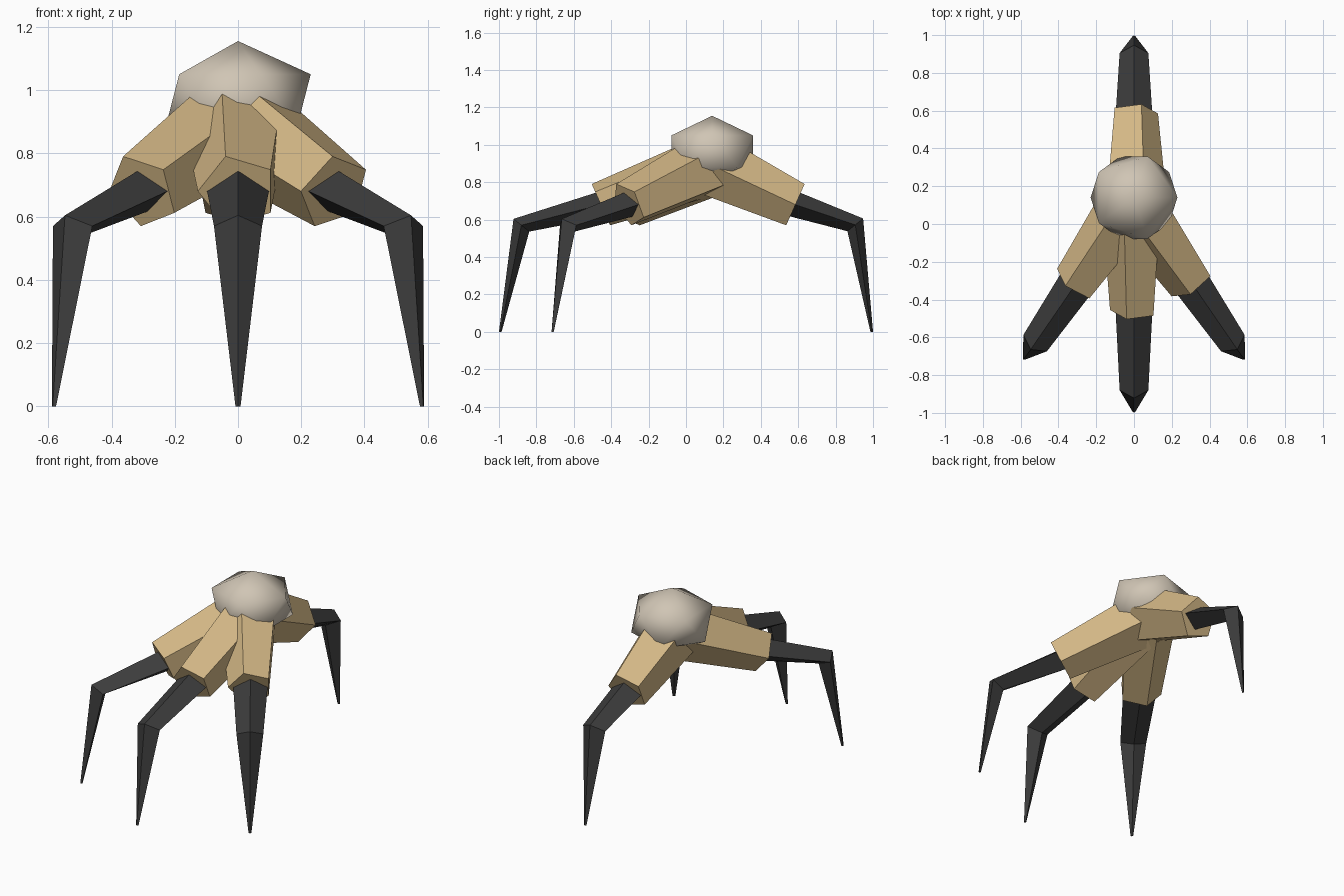
import bpy, bmesh, math
from mathutils import Vector

if "Cube" in bpy.data.objects:
    bpy.data.objects.remove(bpy.data.objects["Cube"])


def material(name, rgb):
    m = bpy.data.materials.new(name)
    m.diffuse_color = (*rgb, 1)
    m.use_nodes = True
    m.node_tree.nodes["Principled BSDF"].inputs["Base Color"].default_value = m.diffuse_color
    return m


TAN = material("tan", (0.66, 0.48, 0.24))
BLACK = material("charcoal", (0.045, 0.045, 0.045))
BONE = material("bone", (0.63, 0.56, 0.46))


def loft(name, rings, mat):
    """Skin a chain of equal-sized rings and cap both ends."""
    bm = bmesh.new()
    loops = [[bm.verts.new(p) for p in ring] for ring in rings]
    n = len(loops[0])
    for a, b in zip(loops, loops[1:]):
        for i in range(n):
            j = (i + 1) % n
            bm.faces.new((a[i], a[j], b[j], b[i]))
    bm.faces.new(loops[0][::-1])
    bm.faces.new(loops[-1])
    bmesh.ops.recalc_face_normals(bm, faces=bm.faces)
    mesh = bpy.data.meshes.new(name)
    bm.to_mesh(mesh)
    bm.free()
    mesh.materials.append(mat)
    obj = bpy.data.objects.new(name, mesh)
    bpy.context.collection.objects.link(obj)


def ring(center, side, up, width, height, sides, start):
    """Polygon around center; angles run from up towards side."""
    pts = []
    for i in range(sides):
        a = math.radians(start + 360 * i / sides)
        pts.append(center + side * (width * math.sin(a)) + up * (height * math.cos(a)))
    return pts


def leg(name, heading, root, hip, knee, foot):
    """heading: degrees from the front; the rest are (x, y, z) centres."""
    h = math.radians(heading)
    out = Vector((math.sin(h), -math.cos(h), 0))
    side = Vector((math.cos(h), math.sin(h), 0))
    z = Vector((0, 0, 1))
    root, hip, knee, foot = map(Vector, (root, hip, knee, foot))

    # Tapered five-sided thigh
    t = math.radians(24)
    up = out * math.sin(t) + z * math.cos(t)
    loft(name + "_thigh", [ring(root, side, up, 0.17, 0.17, 5, -18),
                           ring(hip, side, up, 0.127, 0.127, 5, -18)], TAN)

    # Diamond-section claw, bent at the knee and narrowing to the foot
    axis = (knee - hip).normalized()
    shin_up = side.cross(axis)
    if shin_up.z < 0:
        shin_up = -shin_up
    knee_up = (out * 0.042 + z * 0.034).normalized()
    loft(name + "_claw", [ring(hip - axis * 0.05, side, shin_up, 0.1, 0.072, 4, 0),
                          ring(knee, side, knee_up, 0.076, 0.054, 4, 0),
                          ring(foot, side, out, 0.008, 0.007, 4, 0)], BLACK)


leg("front_leg", 0, (0, 0.10, 0.88), (0, -0.455, 0.68), (0, -0.88, 0.57), (0, -0.993, 0))
leg("rear_leg", 180, (0, 0.16, 0.88), (0, 0.585, 0.68), (0, 0.905, 0.572), (0, 0.993, 0))
for s, label in ((1, "right_leg"), (-1, "left_leg")):
    leg(label, 35 * s, (0.016 * s, 0.10, 0.88), (0.303 * s, -0.31, 0.68),
        (0.523 * s, -0.63, 0.57), (0.582 * s, -0.713, 0))

# Faceted, smooth-shaded body
bpy.ops.mesh.primitive_ico_sphere_add(subdivisions=1, radius=1, location=(0, 0.14, 0.965))
body = bpy.context.object
body.name = "body"
body.scale = (0.257, 0.257, 0.19)
bpy.ops.object.transform_apply(location=False, rotation=False, scale=True)
body.data.materials.append(BONE)
bpy.ops.object.shade_smooth()
